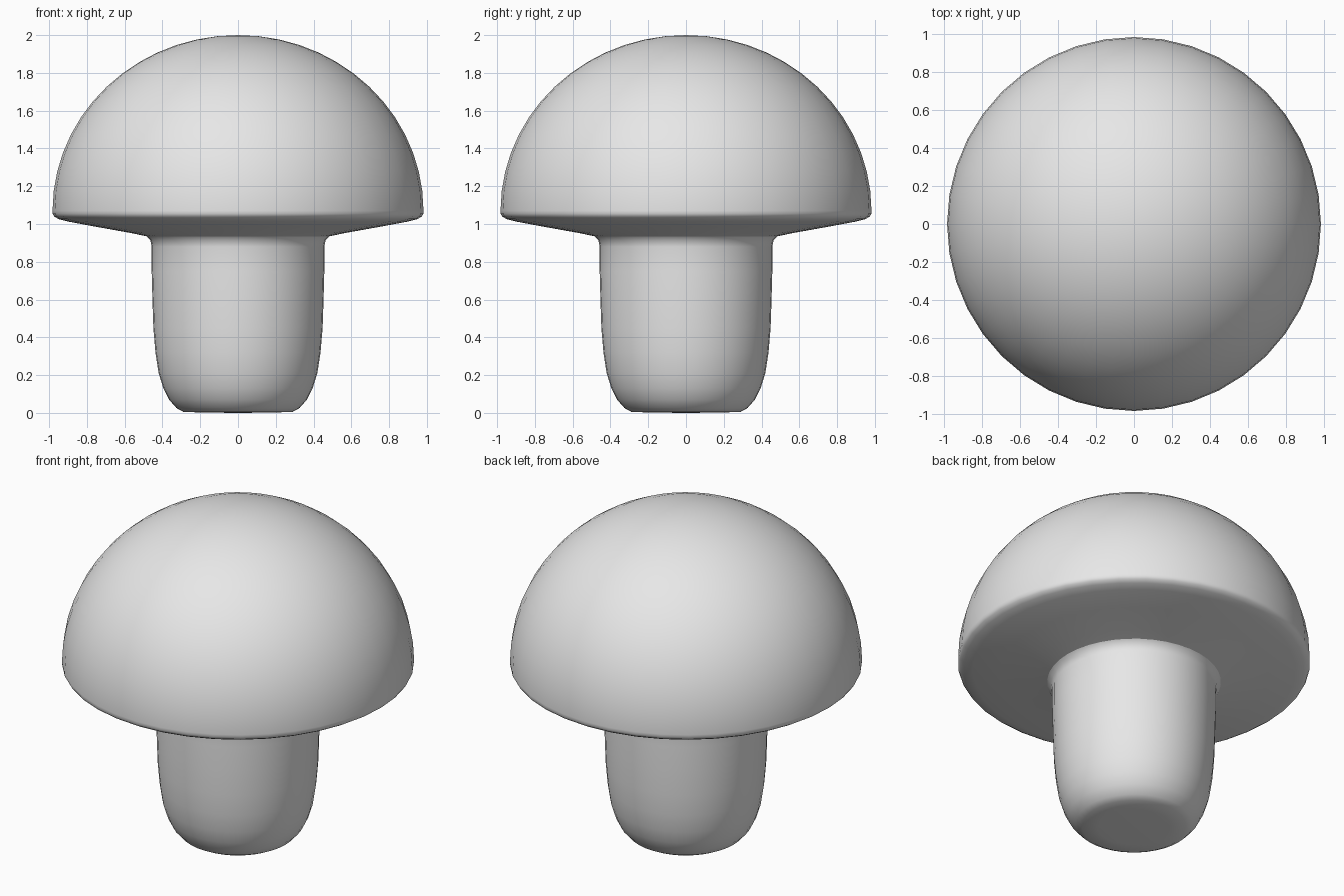
import bpy, bmesh, math

if "Cube" in bpy.data.objects:
    bpy.data.objects.remove(bpy.data.objects["Cube"])

SIDES = 40

grey = bpy.data.materials.new("light grey")
grey.diffuse_color = (0.8, 0.8, 0.8, 1)
grey.use_nodes = True
grey.node_tree.nodes["Principled BSDF"].inputs["Base Color"].default_value = grey.diffuse_color


def revolve(name, profile):
    """Spin an (r, z) profile, listed bottom to top, around the z axis."""
    bm = bmesh.new()
    rings = []
    for r, z in profile:
        if r == 0:
            rings.append([bm.verts.new((0, 0, z))] * SIDES)
        else:
            rings.append([bm.verts.new((r * math.cos(2 * math.pi * i / SIDES),
                                        r * math.sin(2 * math.pi * i / SIDES), z))
                          for i in range(SIDES)])
    for a, b in zip(rings, rings[1:]):
        for i in range(SIDES):
            j = (i + 1) % SIDES
            quad = list(dict.fromkeys((a[i], a[j], b[j], b[i])))
            bm.faces.new(quad)
    bmesh.ops.recalc_face_normals(bm, faces=bm.faces)
    mesh = bpy.data.meshes.new(name)
    bm.to_mesh(mesh)
    bm.free()
    mesh.materials.append(grey)
    obj = bpy.data.objects.new(name, mesh)
    bpy.context.collection.objects.link(obj)
    bpy.ops.object.select_all(action='DESELECT')
    obj.select_set(True)
    bpy.context.view_layer.objects.active = obj
    bpy.ops.object.shade_smooth_by_angle(angle=math.radians(50))
    return obj


# Stem: flat foot, rounded lower edge, straight sides flaring into the cap
revolve("stem", [(0, 0.0), (0.2, 0.002), (0.29, 0.006), (0.325, 0.025),
                 (0.365, 0.07), (0.395, 0.13), (0.42, 0.21), (0.437, 0.32),
                 (0.448, 0.45), (0.453, 0.6), (0.457, 0.75), (0.457, 0.88),
                 (0.464, 0.915), (0.485, 0.935)])

# Cap: shallow sloping underside, rounded rim, domed top
STEPS = 14
dome = [(0.982 * math.cos(t), 1.07 + 0.93 * math.sin(t))
        for t in (math.pi / 2 * k / STEPS for k in range(STEPS))]
revolve("cap", [(0.485, 0.935), (0.56, 0.951), (0.75, 0.985), (0.9, 1.013),
                (0.95, 1.026), (0.973, 1.04), (0.981, 1.054)] + dome + [(0, 2.0)])
